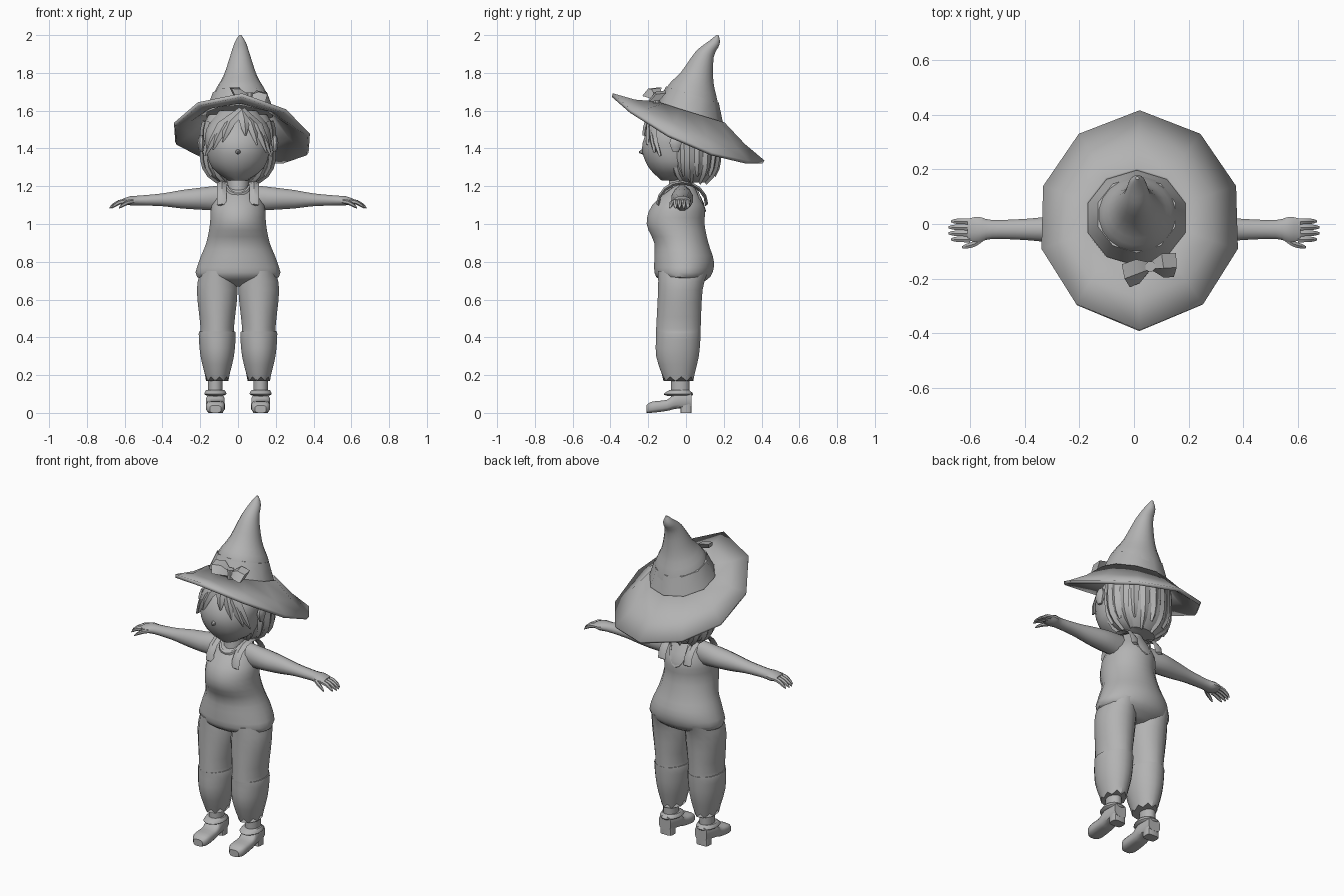
import bpy
import bmesh
from math import sin, cos, pi, sqrt, radians
from mathutils import Vector

if "Cube" in bpy.data.objects:
    bpy.data.objects.remove(bpy.data.objects["Cube"])

GREY = (.45, .45, .45, 1)
clay = bpy.data.materials.new("plain_grey")
clay.use_nodes = True
clay.diffuse_color = GREY
clay.node_tree.nodes["Principled BSDF"].inputs["Base Color"].default_value = GREY

ACROSS, DEEP, UP = Vector((1, 0, 0)), Vector((0, 1, 0)), Vector((0, 0, 1))
parts = []


def skin(name, rings, caps=True):
    """Bridge equal rings of points into one surface."""
    bm = bmesh.new()
    loops = [[bm.verts.new(point) for point in ring] for ring in rings]
    for lower, upper in zip(loops, loops[1:]):
        for i in range(len(lower)):
            bm.faces.new((lower[i - 1], lower[i], upper[i], upper[i - 1]))
    if caps:
        bm.faces.new(loops[0])
        bm.faces.new(loops[-1])
    bmesh.ops.recalc_face_normals(bm, faces=bm.faces)
    mesh = bpy.data.meshes.new(name)
    bm.to_mesh(mesh)
    bm.free()
    mesh.materials.append(clay)
    part = bpy.data.objects.new(name, mesh)
    bpy.context.collection.objects.link(part)
    parts.append(part)
    return part


def spread(rows, steps):
    """Flowing curve through the key rows."""
    rows = [Vector(row) for row in rows]
    padded = [rows[0]] + rows + [rows[-1]]
    result = []
    for before, start, end, after in zip(padded, padded[1:], padded[2:], padded[3:]):
        for step in range(steps):
            t = step / steps
            line = start.lerp(end, t)
            bend_in = (end - before) / 2 - (end - start)
            bend_out = (after - start) / 2 - (end - start)
            result.append(line + bend_in * t * (1 - t) ** 2 - bend_out * t * t * (1 - t))
    return result + [rows[-1]]


def oval(centre, wide, deep, u, v, sides, power=1):
    ring = []
    for i in range(sides):
        angle = 2 * pi * (i + .5) / sides
        c, s = cos(angle), sin(angle)
        c *= abs(c) ** (power - 1)
        s *= abs(s) ** (power - 1)
        ring.append(Vector(centre) + u * wide * c + v * deep * s)
    return ring


def loft(name, rows, u=ACROSS, v=DEEP, sides=12, power=1, steps=3):
    """Each row is x, y, z, half width, half depth."""
    return skin(name, [oval((x, y, z), wide, deep, u, v, sides, power)
                       for x, y, z, wide, deep in spread(rows, steps)])


def column(name, rows, x=0, sides=16):
    """Each row is z, half width, front y, back y."""
    return loft(name, [(x, (front + back) / 2, z, wide, (back - front) / 2)
                       for z, wide, front, back in rows], sides=sides)


def ribbon(name, path, widths, thick, centre):
    """Flat strip lying around a centre point."""
    path = [Vector(point) for point in path]
    rings = []
    for i, point in enumerate(path):
        out = (point - Vector(centre)).normalized()
        along = path[min(i + 1, len(path) - 1)] - path[max(i - 1, 0)]
        side = along.cross(out).normalized() * widths[i]
        out *= thick
        rings.append([point + side, point + out, point - side, point - out])
    return skin(name, rings)


# Overalls body and neck
column("overalls_body", [
    (1.21, .07, -.06, .04), (1.1, .14, -.18, .1), (1, .15, -.21, .1), (.9, .17, -.17, .12),
    (.8, .21, -.17, .15), (.72, .22, -.16, .13), (.67, .1, -.07, .05)], sides=20)
column("neck", [(1.3, .06, -.08, .03), (1.16, .06, -.1, .05)])

# Rounded neckline edges, low at the back
arc = [pi * i / 8 for i in range(9)]
for name, front, drop in (("front_neckline", -1, .04), ("back_neckline", 1, .13)):
    ribbon(name, [(.06 * cos(t), front * (.06 + .05 * sin(t)) - .01, 1.2 - drop * sin(t))
                  for t in arc], [.01] * len(arc), .006, (0, 0, 1.1))


def finger(name, s, x, length, y, slant):
    """Drooping finger that narrows to a round tip."""
    rows = []
    for t in (0, .4, .8, 1):
        girth = .012 * sqrt(1.1 - t ** 4)
        rows.append((s * (x + length * t), y + slant * sqrt(t), 1.12 - .035 * t * t, girth, girth))
    loft(name, rows, u=DEEP, v=UP, sides=6, steps=2)


for s, side in ((1, "left"), (-1, "right")):
    # Shoulder strap
    ribbon(side + "_strap", [(s * .085, -.02 - .13 * cos(t), 1.1 + .12 * sin(t)) for t in arc],
           [.025] * len(arc), .01, (s * .085, -.02, 1))

    # Trouser leg with a knee seam and ragged hem
    leg = column(side + "_trouser_leg", [
        (.75, .09, -.15, .12), (.65, .11, -.15, .09), (.45, .09, -.16, .08), (.42, .1, -.16, .08),
        (.3, .09, -.16, .07), (.18, .06, -.12, .04)], x=s * .11)
    for vertex in leg.data.vertices[-16:]:
        vertex.co.z += .012 * (-1) ** vertex.index

    # Ankle, boot collar, shoe and heel
    foot = s * .12
    column(side + "_ankle", [(.22, .04, -.08, .02), (.08, .04, -.08, .02)], x=foot)
    column(side + "_boot_collar", [(.09, .04, -.1, .03), (.1, .06, -.12, .04), (.12, .05, -.09, .02)], x=foot)
    loft(side + "_shoe", [(foot, y, z, wide, high) for y, z, wide, high in (
        (-.21, .02, .03, .02), (-.18, .03, .05, .03), (-.1, .04, .05, .03),
        (-.06, .06, .05, .04), (.03, .07, .04, .04))], v=UP, power=.6)
    loft(side + "_heel", [(foot, 0, z, .04, .03) for z in (0, .07)], power=.5, steps=1)

    # Arm flowing into the palm
    loft(side + "_arm", [(s * x, -.02, 1.14 - .03 * x, deep, high) for x, deep, high in (
        (.09, .05, .07), (.2, .06, .06), (.3, .05, .05), (.4, .04, .035), (.52, .036, .027),
        (.57, .048, .025), (.61, .04, .012))], u=DEEP, v=UP)

    # Fingers and thumb
    for i in range(4):
        finger(side + "_finger", s, .6, .08 - .01 * (i in (0, 3)), .01 - .022 * i, 0)
    finger(side + "_thumb", s, .55, .08, -.05, -.035)

    # Ear
    column(side + "_ear", [(1.47, .01, -.07, -.03), (1.43, .02, -.09, -.02),
                           (1.38, .01, -.07, -.04)], x=s * .195, sides=8)

# Head and nose
column("face", [(1.6, .1, -.1, .1), (1.5, .17, -.2, .1), (1.4, .17, -.235, .1),
                (1.3, .14, -.2, .08), (1.23, .05, -.13, .03)], sides=20)
loft("nose", [(0, -.22, 1.385, .02, .02), (0, -.25, 1.38, .003, .004)], v=UP, sides=6, steps=1)


def scalp(angle, z):
    """Point on the rounded hair volume."""
    swell = 1 - ((z - 1.42) / .24) ** 4
    return (.19 * swell * cos(angle), .035 + .14 * swell * sin(angle), z)


# Hair volume with hanging locks round the back and sides
levels = [1.22 + .04 * i for i in range(10)]
skin("hair_volume", [[scalp(pi * i / 12, z) for i in range(24)] for z in levels])
LOCKS = 15
for i in range(LOCKS):
    angle = radians(-45 + 270 * i / (LOCKS - 1))
    ribbon("hair_lock", [scalp(angle, z) for z in levels[i % 2:9]],
           [.008 + .028 * sqrt(k / 8) for k in range(9 - i % 2)], .014, (0, .03, 1.42))

# Fringe swept from a parting
for end in (-.17, -.13, -.08, .04, .1, .15, .175):
    path = []
    for t in (0, .35, .7, 1):
        x = .02 + (end - .02) * sqrt(t)
        y = -.025 - .2 * sqrt(1 - (x / .21) ** 2)
        path.append((x, y + .04 * (1 - t) ** 2, 1.6 - t * (.1 + .8 * abs(end))))
    ribbon("fringe_lock", path, [.025, .028, .02, .004], .01, (0, 0, 1.45))

# Hat crown and band, tilted backwards
TILT = Vector((0, .955, -.295))
loft("hat_crown", [(.012, y, z, girth, girth) for y, z, girth in (
    (.03, 1.6, .16), (.035, 1.69, .14), (.06, 1.78, .09), (.1, 1.9, .05),
    (.15, 1.96, .03), (.168, 2, .006))], v=TILT, sides=20)
BAND = Vector((.01, .022, 1.585))
band_edge = oval(BAND, .188, .183, ACROSS, TILT, 10)
skin("hat_band", [band_edge, oval((.01, .034, 1.685), .15, .146, ACROSS, TILT, 10)])

# Wide brim: raised in front, drooping at the sides and back
rim = []
for i in range(10):
    angle = 2 * pi * (i + .5) / 10
    angle += pi / 10 * 0.1 * cos(angle)
    reach = .37 + .03 * sin(angle) ** 4
    x, y = .02 + reach * cos(angle), .01 + reach * sin(angle)
    rim.append(Vector((x, y, 1.455 - .45 * y + .35 * y * y - .08 * x)))
middle = [a.lerp(b, .5) - UP * .012 for a, b in zip(band_edge, rim)]
brim = skin("hat_brim", [band_edge, middle, rim], caps=False)
felt = brim.modifiers.new("thickness", "SOLIDIFY")
felt.thickness = .02
felt.offset = 0

# Bow on the band
KNOT = Vector((.06, -.155, 1.665))
for s, side in ((1, "left"), (-1, "right")):
    tip = KNOT + Vector((.09 * s, .02 * s - .015, .02 - .015 * s))
    bulge = KNOT.lerp(tip, .5) + UP * .015
    ribbon(side + "_bow_loop", [KNOT, bulge, tip], [.016, .05, .05], .02, (.05, 0, 1.4))
loft("bow_knot", [(*(KNOT + UP * rise), .02, .02) for rise in (-.025, .03)], sides=8, steps=1)

# Smooth surfaces, keeping hard edges
bpy.ops.object.select_all(action="DESELECT")
for part in parts:
    part.select_set(True)
bpy.context.view_layer.objects.active = parts[0]
bpy.ops.object.shade_smooth_by_angle(angle=radians(40))
